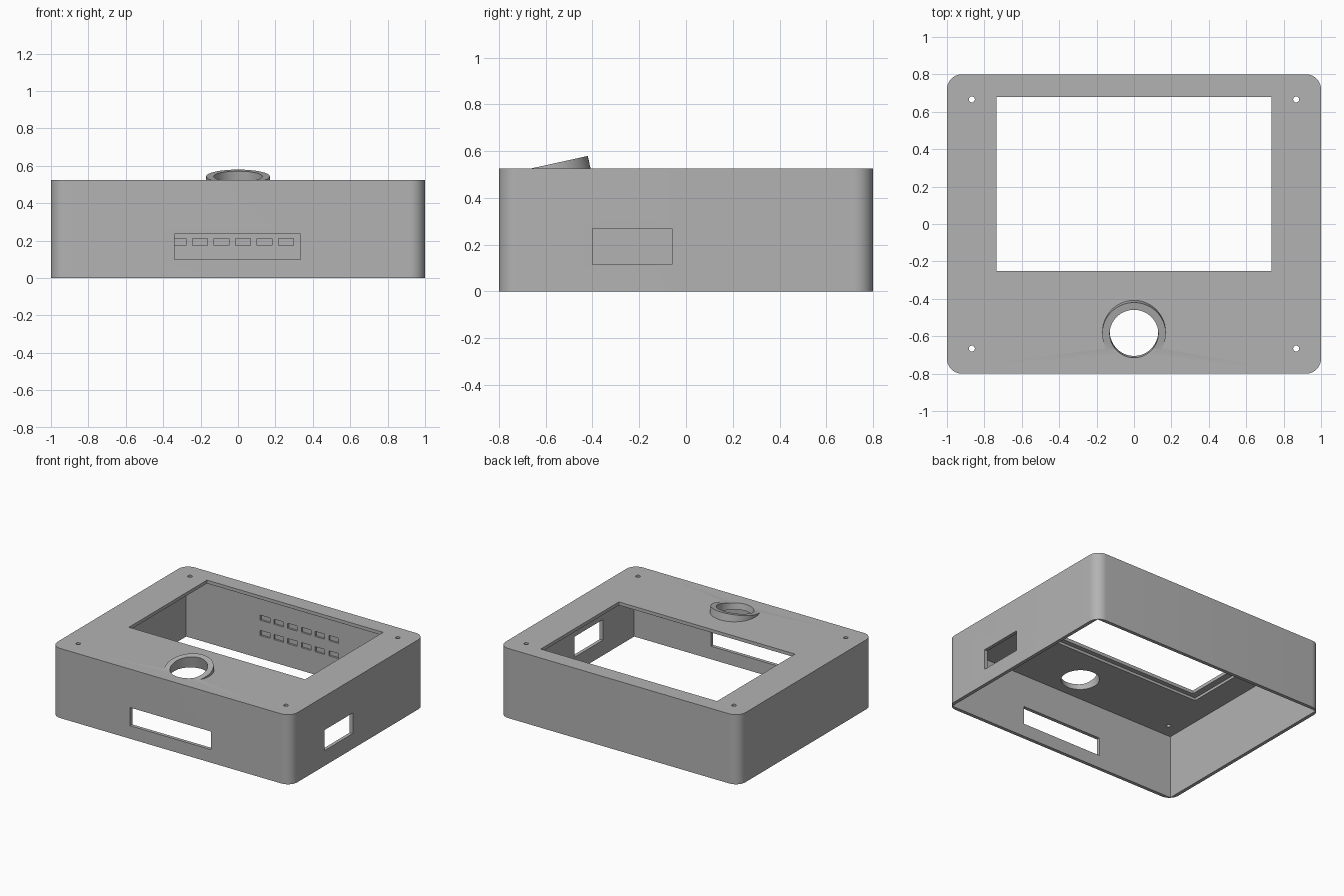
import bpy
import bmesh
from math import radians, sin, cos, pi
from mathutils import Matrix, Vector

default = bpy.data.objects.get("Cube")
if default:
    bpy.data.objects.remove(default, do_unlink=True)

# Single grey plastic
grey = bpy.data.materials.new("grey_plastic")
grey.use_nodes = True
colour = (0.45, 0.45, 0.45, 1)
grey.diffuse_color = colour
grey.node_tree.nodes["Principled BSDF"].inputs["Base Color"].default_value = colour

HEIGHT = 0.525
CEILING = 0.48
WALL = 0.026
INNER_X, INNER_Y = 1 - WALL, 0.8 - WALL


def finish(bm, name):
    bmesh.ops.recalc_face_normals(bm, faces=bm.faces)
    mesh = bpy.data.meshes.new(name)
    bm.to_mesh(mesh)
    bm.free()
    mesh.materials.append(grey)
    obj = bpy.data.objects.new(name, mesh)
    bpy.context.collection.objects.link(obj)
    return obj


def box(name, low, high):
    low, high = Vector(low), Vector(high)
    bm = bmesh.new()
    bmesh.ops.create_cube(bm, size=1)
    bmesh.ops.scale(bm, vec=high - low, verts=bm.verts)
    bmesh.ops.translate(bm, vec=(low + high) / 2, verts=bm.verts)
    return finish(bm, name)


def cylinder(name, radius, start, end, matrix, segments=64):
    """Cylinder along the local z axis of matrix, from start to end."""
    bm = bmesh.new()
    shift = Matrix.Translation((0, 0, (start + end) / 2))
    bmesh.ops.create_cone(bm, cap_ends=True, segments=segments, radius1=radius,
                          radius2=radius, depth=end - start, matrix=matrix @ shift)
    return finish(bm, name)


def rounded_block(name, half_x, half_y, height, radius, steps=12):
    bm = bmesh.new()
    ring = []
    for quarter, (sx, sy) in enumerate([(1, 1), (-1, 1), (-1, -1), (1, -1)]):
        for i in range(steps + 1):
            a = (quarter + i / steps) * pi / 2
            ring.append(bm.verts.new((sx * (half_x - radius) + radius * cos(a),
                                      sy * (half_y - radius) + radius * sin(a), 0)))
    base = bm.faces.new(ring)
    top = bmesh.ops.extrude_face_region(bm, geom=[base], use_keep_orig=True)["geom"]
    bmesh.ops.translate(bm, vec=(0, 0, height),
                        verts=[v for v in top if isinstance(v, bmesh.types.BMVert)])
    return finish(bm, name)


def combine(target, tool, operation="DIFFERENCE"):
    mod = target.modifiers.new("combine", "BOOLEAN")
    mod.operation = operation
    mod.solver = "EXACT"
    mod.object = tool
    bpy.context.view_layer.objects.active = target
    bpy.ops.object.modifier_apply(modifier=mod.name)
    bpy.data.objects.remove(tool, do_unlink=True)


# Outer shell with rounded vertical corners
case = rounded_block("enclosure_case", 1, 0.8, HEIGHT, 0.08)

# Tilted collar rising out of the top
tilt = Matrix.Translation((0, -0.586, 0.543)) @ Matrix.Rotation(radians(12.4), 4, "X")
combine(case, cylinder("collar", 0.17, -0.1, 0, tilt), "UNION")

# Hollow interior, open at the bottom
combine(case, box("cavity", (-INNER_X, -INNER_Y, -0.1), (INNER_X, INNER_Y, CEILING)))

# Bore through the collar
combine(case, cylinder("bore", 0.13, -0.2, 0.1, tilt))

# Screen opening with a seat on the underside
combine(case, box("screen_opening", (-0.735, -0.25, 0.4), (0.735, 0.68, 0.7)))
combine(case, box("screen_seat", (-0.785, -0.285, 0.4), (0.785, 0.715, 0.5)))

# Port openings in the front and left walls
combine(case, box("front_port", (-0.34, -0.9, 0.098), (0.333, -0.7, 0.235)))
combine(case, box("side_port", (0.9, -0.4, 0.115), (1.1, -0.06, 0.27)))

# Screw holes
for sx in (-1, 1):
    for sy in (-1, 1):
        place = Matrix.Translation((sx * 0.867, sy * 0.666, 0))
        combine(case, cylinder("screw_hole", 0.016, 0.4, 0.6, place, 24))

# Two rows of blind pockets inside the back wall
for z in (0.192, 0.307):
    for i in range(6):
        x = -0.317 + i * 0.1145
        combine(case, box("pocket", (x - 0.04, 0.7, z - 0.019),
                          (x + 0.04, INNER_Y + 0.014, z + 0.019)))

# Smooth rounded corners and collar, crisp edges elsewhere
bpy.ops.object.select_all(action="DESELECT")
case.select_set(True)
bpy.context.view_layer.objects.active = case
bpy.ops.object.shade_smooth_by_angle(angle=radians(30))
